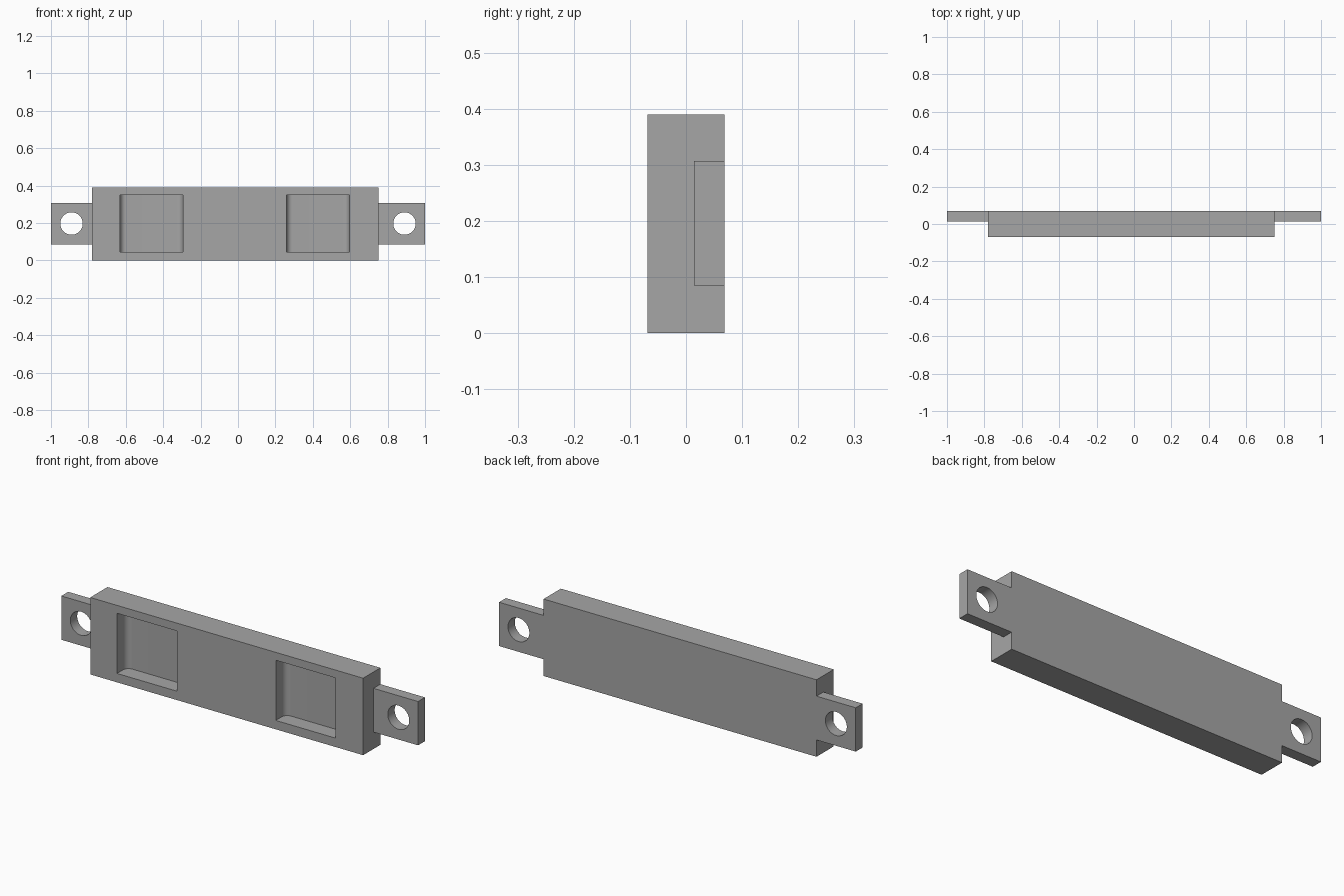
import bpy, bmesh, math
from mathutils import Vector

if "Cube" in bpy.data.objects:
    bpy.data.objects.remove(bpy.data.objects["Cube"], do_unlink=True)

# Main dimensions
LEFT_END, RIGHT_END, HEIGHT = -0.78, 0.75, 0.39
FRONT, BACK, TAB_FRONT = -0.069, 0.069, 0.014
TAB_LOW, TAB_HIGH = 0.085, 0.307
POCKET_FLOOR, FILLET = 0.01, 0.03

grey = bpy.data.materials.new("plain grey")
grey.use_nodes = True
colour = (0.38, 0.38, 0.38, 1)
grey.diffuse_color = colour
grey.node_tree.nodes["Principled BSDF"].inputs["Base Color"].default_value = colour


def prism(name, outline, offset):
    """Extrude a closed outline of 3D points along an offset."""
    bm = bmesh.new()
    face = bm.faces.new([bm.verts.new(p) for p in outline])
    grown = bmesh.ops.extrude_face_region(bm, geom=[face])["geom"]
    verts = [v for v in grown if isinstance(v, bmesh.types.BMVert)]
    bmesh.ops.translate(bm, verts=verts, vec=Vector(offset))
    bmesh.ops.recalc_face_normals(bm, faces=bm.faces)
    mesh = bpy.data.meshes.new(name)
    bm.to_mesh(mesh)
    bm.free()
    mesh.materials.append(grey)
    obj = bpy.data.objects.new(name, mesh)
    bpy.context.collection.objects.link(obj)
    return obj


def cut(target, cutter):
    """Subtract a cutter from the target and discard it."""
    mod = target.modifiers.new("cut", "BOOLEAN")
    mod.operation, mod.solver, mod.object = "DIFFERENCE", "EXACT", cutter
    bpy.context.view_layer.objects.active = target
    bpy.ops.object.modifier_apply(modifier=mod.name)
    bpy.data.objects.remove(cutter, do_unlink=True)


# Bar and end tabs from one stepped outline
steps = [(LEFT_END, 0), (RIGHT_END, 0), (RIGHT_END, TAB_LOW), (1, TAB_LOW),
         (1, TAB_HIGH), (RIGHT_END, TAB_HIGH), (RIGHT_END, HEIGHT),
         (LEFT_END, HEIGHT), (LEFT_END, TAB_HIGH), (-1, TAB_HIGH),
         (-1, TAB_LOW), (LEFT_END, TAB_LOW)]
bar = prism("mounting_bar", [(x, FRONT, z) for x, z in steps], (0, BACK - FRONT, 0))

# Thin the tabs from the front and drill their holes
for inner, side in ((LEFT_END, -1), (RIGHT_END, 1)):
    outer = side * 1.1
    cut(bar, prism("tab_relief", [(inner, -0.2, -0.1), (outer, -0.2, -0.1),
                                  (outer, TAB_FRONT, -0.1), (inner, TAB_FRONT, -0.1)],
                   (0, 0, 0.6)))
    ring = [(side * 0.89 + 0.06 * math.cos(a), -0.2, 0.197 + 0.06 * math.sin(a))
            for a in (math.tau * i / 48 for i in range(48))]
    cut(bar, prism("tab_hole", ring, (0, 0.4, 0)))

# Front pockets with rounded vertical inner corners
for x0, x1 in ((-0.63, -0.295), (0.26, 0.595)):
    arc = [(FILLET * math.cos(a), FILLET * math.sin(a))
           for a in (math.pi / 2 * i / 10 for i in range(11))]
    y = POCKET_FLOOR - FILLET
    outline = [(x0, -0.2), (x1, -0.2)]
    outline += [(x1 - FILLET + dx, y + dy) for dx, dy in arc]
    outline += [(x0 + FILLET - dx, y + dy) for dx, dy in reversed(arc)]
    cut(bar, prism("pocket", [(px, py, 0.045) for px, py in outline], (0, 0, 0.305)))

# Smooth the curved walls only
bpy.ops.object.select_all(action="DESELECT")
bar.select_set(True)
bpy.context.view_layer.objects.active = bar
bpy.ops.object.shade_smooth_by_angle(angle=math.radians(30))
